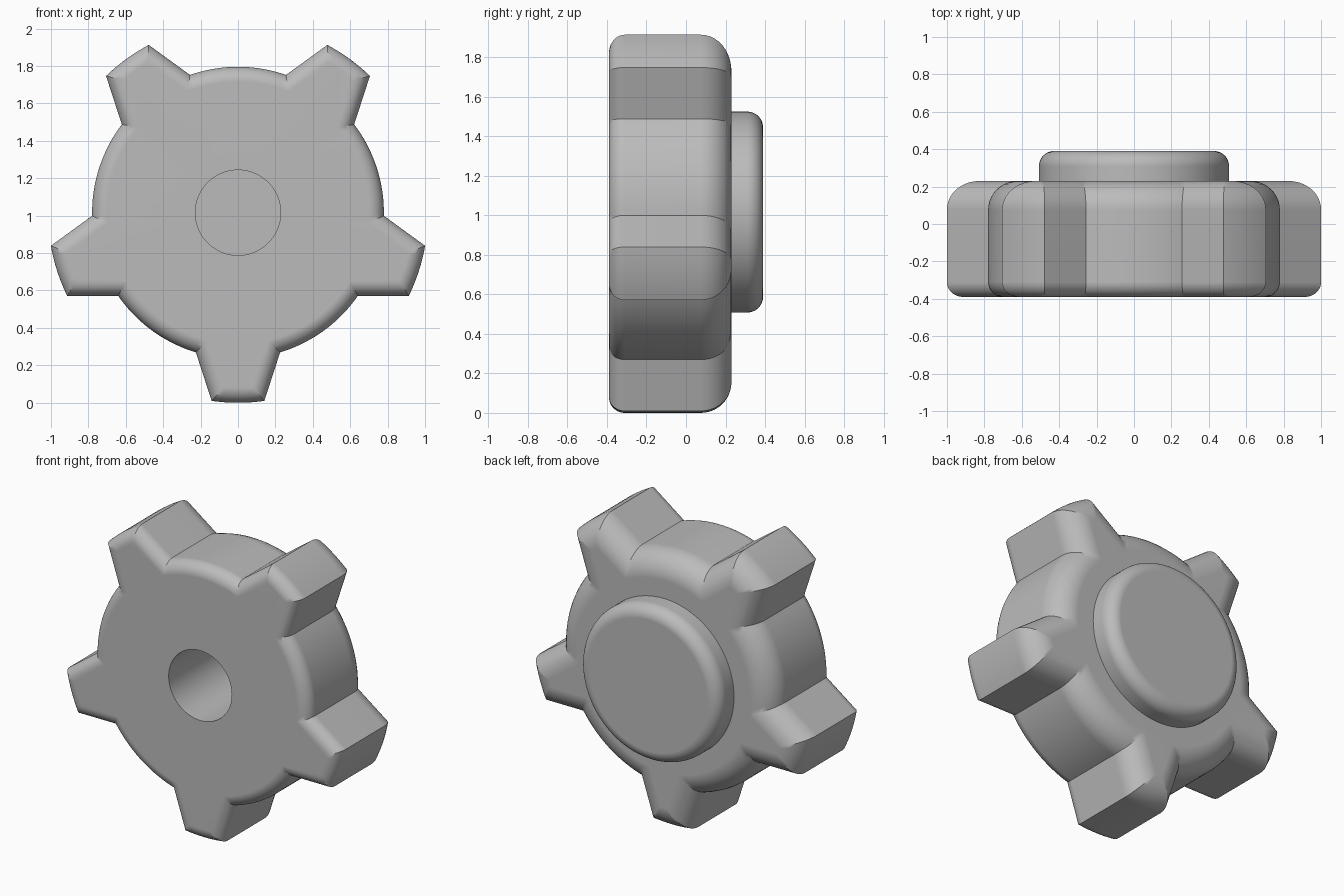
import bpy, bmesh
from math import radians, degrees, cos, sin, acos, pi

if "Cube" in bpy.data.objects:
    bpy.data.objects.remove(bpy.data.objects["Cube"])

CENTRE_Z = 1.016
BODY_R, TIP_R = 0.78, 1.016
TEETH, SIDE = 5, 0.445          # tooth count, side plane distance from the axis
FRONT, BACK, END = -0.39, 0.23, 0.39

grey = bpy.data.materials.new("plain grey")
grey.use_nodes = True
grey.diffuse_color = (0.5, 0.5, 0.5, 1)
grey.node_tree.nodes["Principled BSDF"].inputs["Base Color"].default_value = (0.5, 0.5, 0.5, 1)


def spread(a, b, n):
    return [a + (b - a) * i / n for i in range(n + 1)]


def knob_outline(inset):
    """Disc with tapered lobes, every edge moved inwards by inset."""
    tip, body, side = TIP_R - inset, BODY_R - inset, SIDE - inset
    lean = radians(72)
    a_tip = lean - acos(side / tip)
    a_body = lean - acos(side / body)
    points = []
    for i in range(TEETH):
        mid = -pi / 2 + i * 2 * pi / TEETH
        points += [(tip, mid + a) for a in spread(-a_tip, a_tip, 8)]
        points += [(body, mid + a) for a in spread(a_body, lean - a_body, 18)]
    return points


def circle(radius, n=96):
    return [(radius, 2 * pi * i / n) for i in range(n)]


def ring(bm, polar, y):
    return [bm.verts.new((r * cos(a), y, CENTRE_Z + r * sin(a))) for r, a in polar]


def skin(bm, rings):
    for low, high in zip(rings, rings[1:]):
        for i in range(len(low)):
            j = (i + 1) % len(low)
            bm.faces.new((low[i], low[j], high[j], high[i]))


def fillet(y, radius, outward, steps=10):
    """Pairs of (inset, y) rounding an edge that ends on the plane y."""
    angles = [pi / 2 * i / steps for i in range(steps + 1)]
    return [(radius * (1 - cos(a)), y + outward * radius * (sin(a) - 1)) for a in angles]


def finish(bm, name):
    bmesh.ops.recalc_face_normals(bm, faces=bm.faces)
    mesh = bpy.data.meshes.new(name)
    bm.to_mesh(mesh)
    bm.free()
    mesh.materials.append(grey)
    obj = bpy.data.objects.new(name, mesh)
    bpy.context.collection.objects.link(obj)
    bpy.ops.object.select_all(action="DESELECT")
    obj.select_set(True)
    bpy.context.view_layer.objects.active = obj
    bpy.ops.object.shade_smooth_by_angle(angle=radians(25))
    normals = obj.modifiers.new("clean normals", "WEIGHTED_NORMAL")
    normals.keep_sharp = True
    return obj


# Lobed grip: small rounding in front, large rounding behind
bm = bmesh.new()
levels = fillet(FRONT, 0.08, -1)[::-1] + fillet(BACK, 0.155, 1)
rings = [ring(bm, knob_outline(d), y) for d, y in levels]
skin(bm, rings)
bm.faces.new(rings[-1])

# Blind shaft hole in the front face
hole = [ring(bm, circle(0.228), y) for y in (FRONT, 0.2)]
skin(bm, hole)
bm.faces.new(hole[-1])
rim = [e for e in bm.edges if e.is_boundary]
bmesh.ops.triangle_fill(bm, edges=rim, use_beauty=True)
finish(bm, "lobed_grip")

# Rounded boss on the back
bm = bmesh.new()
levels = [(0, BACK - 0.02)] + fillet(END, 0.08, 1)
rings = [ring(bm, circle(0.508 - d), y) for d, y in levels]
skin(bm, rings)
bm.faces.new(rings[0])
bm.faces.new(rings[-1])
finish(bm, "back_boss")
